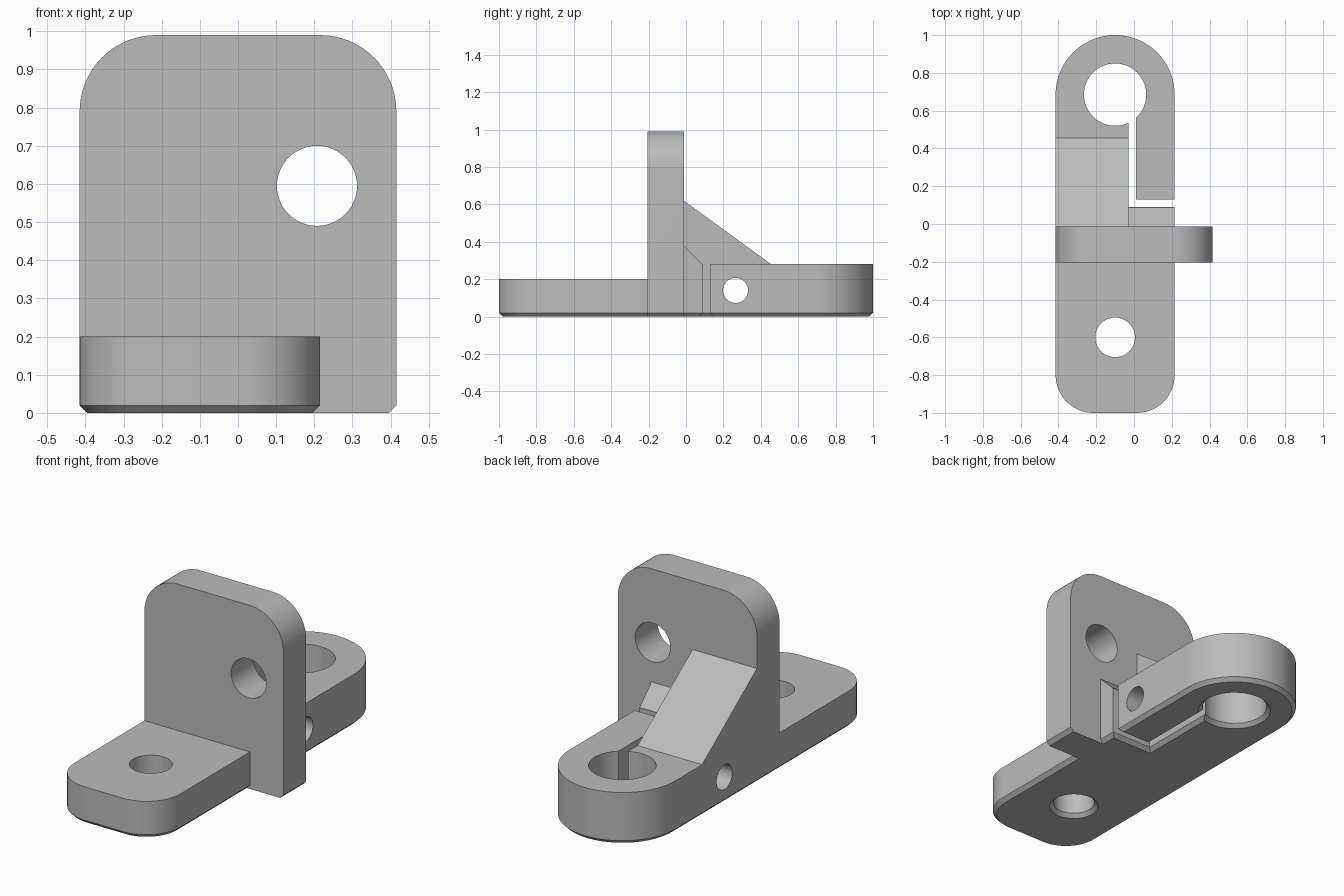
import bpy, bmesh
from math import sin, cos, pi, radians, atan2
from mathutils import Vector

cube = bpy.data.objects.get("Cube")
if cube:
    bpy.data.objects.remove(cube, do_unlink=True)

grey = bpy.data.materials.new("plain grey")
grey.use_nodes = True
colour = (0.5, 0.5, 0.5, 1)
grey.diffuse_color = colour
grey.node_tree.nodes["Principled BSDF"].inputs["Base Color"].default_value = colour


def arc(cx, cy, r, start, end, steps=16):
    """Points on an arc, angles in degrees."""
    angles = [radians(start + (end - start) * i / steps) for i in range(steps + 1)]
    return [(cx + r * cos(a), cy + r * sin(a)) for a in angles]


def loft(name, rings):
    """Solid through matching rings of 3D points."""
    bm = bmesh.new()
    loops = [[bm.verts.new(p) for p in ring] for ring in rings]
    n = len(loops[0])
    bm.faces.new(loops[0][::-1])
    bm.faces.new(loops[-1])
    for low, high in zip(loops, loops[1:]):
        for i in range(n):
            j = (i + 1) % n
            bm.faces.new((low[i], low[j], high[j], high[i]))
    bmesh.ops.recalc_face_normals(bm, faces=bm.faces)
    mesh = bpy.data.meshes.new(name)
    bm.to_mesh(mesh)
    bm.free()
    mesh.materials.append(grey)
    obj = bpy.data.objects.new(name, mesh)
    bpy.context.collection.objects.link(obj)
    return obj


def along_x(name, profile, x0, x1):
    return loft(name, [[(x, y, z) for y, z in profile] for x in (x0, x1)])


def along_y(name, profile, y0, y1):
    return loft(name, [[(x, y, z) for x, z in profile] for y in (y0, y1)])


def inset(points, amount):
    """Inset outline; the sides of the wide plate stay upright front and back."""
    pts = [Vector(p) for p in points]
    sides = []
    for a, b in zip(pts, pts[1:] + pts[:1]):
        d = (b - a).normalized()
        plate_edge = (a.x + b.x) / 2 > 0.25 and abs(d.x) > 0.9
        sides.append((Vector((-d.y, d.x)), 0 if plate_edge else amount))
    result = []
    for i, p in enumerate(pts):
        (n1, d1), (n2, d2) = sides[i - 1], sides[i]
        det = n1.x * n2.y - n1.y * n2.x
        if abs(det) < 1e-4:
            move = n1 * d1
        else:
            move = Vector((d1 * n2.y - d2 * n1.y, n1.x * d2 - n2.x * d1)) / det
        result.append(tuple(p + move))
    return result


# Main dimensions
LEFT, RIGHT, WIDE = -0.415, 0.215, 0.415
FRONT, BACK = -0.205, -0.012
SLOT_A, SLOT_B, TOP, ARM = -0.03, 0.01, 0.99, 0.28
EYE_X, EYE_Y, EYE_R = -0.1, 0.685, 0.165


def eye_angle(x):
    dx = x - EYE_X
    return atan2(-(EYE_R ** 2 - dx ** 2) ** 0.5, dx) * 180 / pi


# Footprint with the clamp eye and its L-shaped slot
outline = arc(LEFT + 0.2, -0.8, 0.2, 180, 270) + arc(RIGHT - 0.2, -0.8, 0.2, 270, 360)
outline += [(RIGHT, FRONT), (WIDE, FRONT), (WIDE, BACK), (RIGHT, BACK)]
outline += [(RIGHT, 0.09), (SLOT_A, 0.09)]
outline += arc(EYE_X, EYE_Y, EYE_R, eye_angle(SLOT_A), eye_angle(SLOT_B) - 360, 60)
outline += [(SLOT_B, 0.13), (RIGHT, 0.13)]
outline += arc(EYE_X, EYE_Y, 0.315, 0, 180, 48)

rings = [[(x, y, 0) for x, y in inset(outline, 0.02)]]
rings += [[(x, y, z) for x, y in outline] for z in (0.02, TOP)]
bracket = loft("clamp_bracket", rings)


def apply(tool, operation="DIFFERENCE"):
    mod = bracket.modifiers.new(tool.name, "BOOLEAN")
    mod.operation, mod.solver, mod.object = operation, "EXACT", tool
    tool.hide_render = True
    bpy.context.view_layer.objects.active = bracket
    bpy.ops.object.modifier_apply(modifier=mod.name)
    bpy.data.objects.remove(tool, do_unlink=True)


# Space above the front tab
apply(along_x("front_space", [(-2, 0.2), (FRONT, 0.2), (FRONT, 2), (-2, 2)], -1, 1))

# Space behind the plate, leaving the gusset, then the small wedge
for name, z, y, x in (("gusset_space", 0.62, 0.455, -1), ("wedge_space", 0.38, 0.088, SLOT_A)):
    profile = [(BACK, z), (y, ARM), (2, ARM), (2, 2), (BACK, 2)]
    apply(along_x(name, profile, x, 1))

# Rounded upper corners of the plate
arch = [(-1, -1), (1, -1), (1, TOP - 0.2)]
arch += arc(WIDE - 0.2, TOP - 0.2, 0.2, 0, 90) + arc(0.2 - WIDE, TOP - 0.2, 0.2, 90, 180)
arch += [(-1, TOP - 0.2)]
apply(along_y("plate_arch", arch, -2, 2), "INTERSECT")

# Holes through tab (countersunk below), plate and clamp
tab_rings = [[(x, y, z) for x, y in arc(-0.1, -0.6, r, 0, 360, 48)[:-1]]
             for z, r in ((-0.02, 0.145), (0.02, 0.105), (0.5, 0.105))]
apply(loft("tab_hole", tab_rings))
apply(along_y("plate_hole", arc(0.207, 0.595, 0.105, 0, 360, 48)[:-1], -0.3, 0.1))
apply(along_x("screw_hole", arc(0.265, 0.14, 0.067, 0, 360, 40)[:-1], -1, 1))

bpy.ops.object.select_all(action="DESELECT")
bracket.select_set(True)
bpy.context.view_layer.objects.active = bracket
bpy.ops.object.shade_smooth_by_angle(angle=radians(30))
